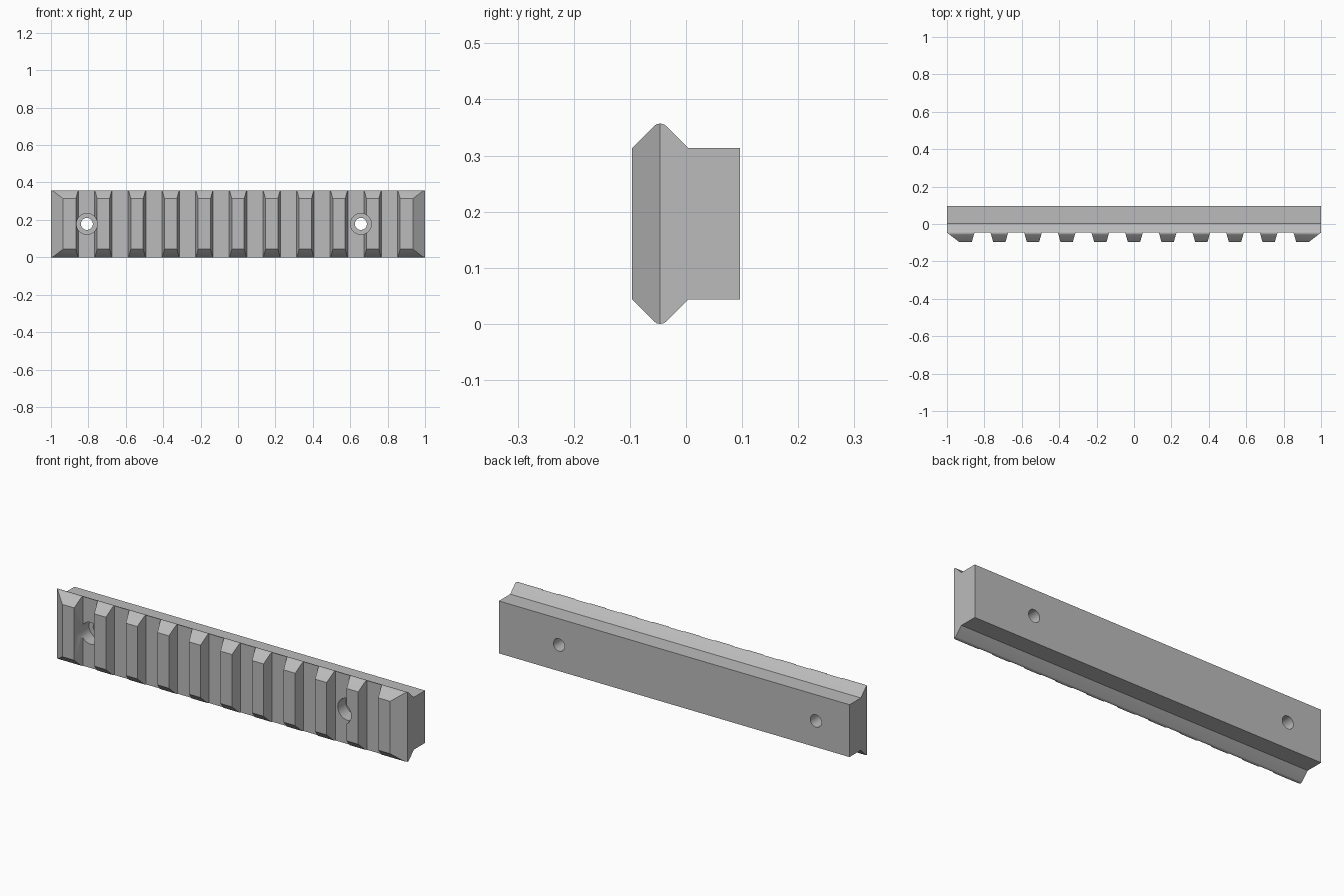
import bpy, bmesh, math
from mathutils import Vector

cube = bpy.data.objects.get("Cube")
if cube:
    bpy.data.objects.remove(cube, do_unlink=True)

HEIGHT, MID = 0.357, 0.1785
FRONT, FLOOR, BACK = -0.096, -0.046, 0.096
PITCH, RIBS = 0.18, 11

grey = bpy.data.materials.new("rail grey")
grey.use_nodes = True
grey.diffuse_color = (0.5, 0.5, 0.5, 1)
grey.node_tree.nodes["Principled BSDF"].inputs["Base Color"].default_value = (0.5, 0.5, 0.5, 1)


def prism(bm, points, offset):
    """Extrude a closed outline of 3D points into a solid."""
    face = bm.faces.new([bm.verts.new(p) for p in points])
    result = bmesh.ops.extrude_face_region(bm, geom=[face])
    moved = [v for v in result["geom"] if isinstance(v, bmesh.types.BMVert)]
    bmesh.ops.translate(bm, verts=moved, vec=Vector(offset))


def make_object(name, bm):
    bmesh.ops.recalc_face_normals(bm, faces=bm.faces)
    mesh = bpy.data.meshes.new(name)
    bm.to_mesh(mesh)
    bm.free()
    mesh.materials.append(grey)
    obj = bpy.data.objects.new(name, mesh)
    bpy.context.collection.objects.link(obj)
    return obj


# Rail: rounded dovetail section run along the length
upper = [(FRONT, 0.135), (-0.057, 0.174), (-0.052, 0.1775), (FLOOR, MID),
         (-0.040, 0.1775), (-0.035, 0.174), (0.004, 0.135), (BACK, 0.135)]
section = upper + [(y, -h) for y, h in reversed(upper)]
bm = bmesh.new()
prism(bm, [(-1, y, MID + h) for y, h in section], (2, 0, 0))
rail = make_object("accessory_rail", bm)

# Tapered cross slots between the ribs, and sloped ends
bm = bmesh.new()
out = FRONT - 0.05
for i in range(RIBS - 1):
    x = (i - (RIBS - 2) / 2) * PITCH
    outline = [(x - 0.043, FLOOR), (x + 0.043, FLOOR), (x + 0.071, out), (x - 0.071, out)]
    prism(bm, [(px, py, -0.1) for px, py in outline], (0, 0, HEIGHT + 0.2))
for s in (-1, 1):
    outline = [(s, FLOOR), (s * 0.87, out), (s * 1.1, out), (s * 1.1, FLOOR)]
    prism(bm, [(px, py, -0.1) for px, py in outline], (0, 0, HEIGHT + 0.2))
slots = make_object("slot_cutter", bm)

# Counterbored screw holes, turned from a stepped half profile
bm = bmesh.new()
bore = [(0, -0.2), (0.056, -0.2), (0.056, 0.02), (0.032, 0.02), (0.032, 0.2), (0, 0.2)]
for x in (-0.808, 0.657):
    verts = [bm.verts.new((x + r, y, MID)) for r, y in bore]
    edges = [bm.edges.new(pair) for pair in zip(verts, verts[1:])]
    bmesh.ops.spin(bm, geom=verts + edges, cent=(x, 0, MID), axis=(0, 1, 0),
                   angle=math.tau, steps=40)
bmesh.ops.remove_doubles(bm, verts=bm.verts, dist=0.0001)
holes = make_object("screw_hole_cutter", bm)

# Cut the rail and discard the cutters
bpy.ops.object.select_all(action="DESELECT")
bpy.context.view_layer.objects.active = rail
rail.select_set(True)
for cutter in (slots, holes):
    cutter.hide_render = True
    mod = rail.modifiers.new(cutter.name, "BOOLEAN")
    mod.operation, mod.solver, mod.object = "DIFFERENCE", "EXACT", cutter
    bpy.ops.object.modifier_apply(modifier=mod.name)
    bpy.data.objects.remove(cutter, do_unlink=True)
bpy.ops.object.shade_smooth_by_angle(angle=math.radians(28))
